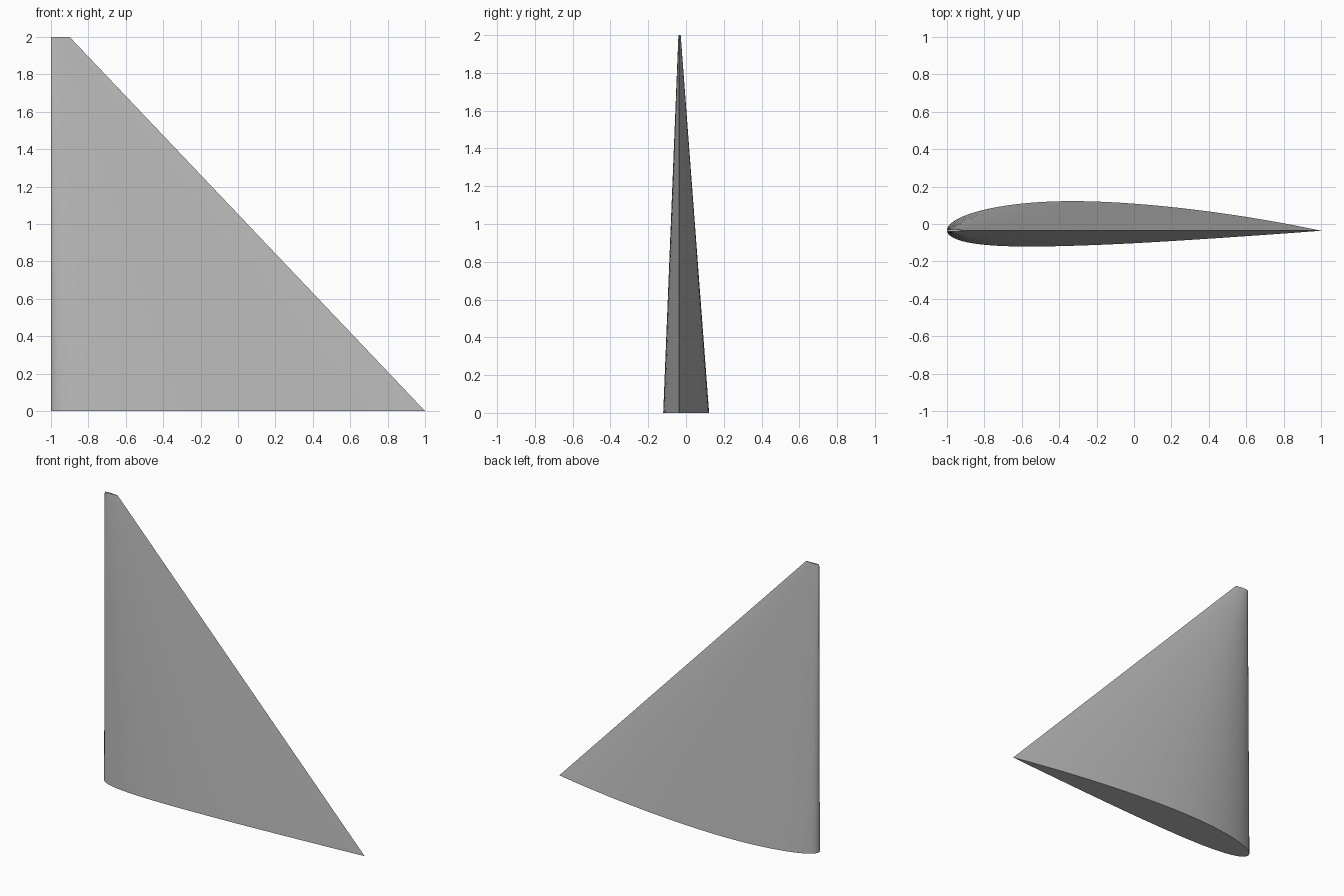
import bpy, bmesh, math

cube = bpy.data.objects.get("Cube")
if cube:
    bpy.data.objects.remove(cube, do_unlink=True)

ROOT_CHORD, TIP_CHORD, SPAN = 2.0, 0.1, 2.0
CAMBER, CAMBER_POS, THICKNESS = 0.02, 0.4, 0.12
STEPS = 40
LEADING_X, CHORD_Y = -1.0, -0.036


def surface_point(t, side):
    """Cambered aerofoil point at chord fraction t; side +1 back, -1 front."""
    half = 5 * THICKNESS * (0.2969 * math.sqrt(t) - 0.126 * t - 0.3516 * t**2
                            + 0.2843 * t**3 - 0.1036 * t**4)
    p = CAMBER_POS
    k = CAMBER / (p * p if t < p else (1 - p) ** 2)
    line = k * (2 * p * t - t * t + (0 if t < p else 1 - 2 * p))
    slope = math.atan(2 * k * (p - t))
    return t - side * half * math.sin(slope), line + side * half * math.cos(slope)


# Closed section: trailing edge, back surface, leading edge, front surface
stations = [(1 - math.cos(math.pi * i / STEPS)) / 2 for i in range(STEPS + 1)]
section = [surface_point(t, 1) for t in reversed(stations)]
section += [surface_point(t, -1) for t in stations[1:-1]]

# Loft from root to tip with a straight leading edge
bm = bmesh.new()
rings = [[bm.verts.new((LEADING_X + x * chord, CHORD_Y + y * chord, z)) for x, y in section]
         for chord, z in ((ROOT_CHORD, 0), (TIP_CHORD, SPAN))]
count = len(section)
for i in range(count):
    j = (i + 1) % count
    bm.faces.new((rings[0][i], rings[0][j], rings[1][j], rings[1][i]))
for ring in rings:
    bm.faces.new(ring)
bmesh.ops.recalc_face_normals(bm, faces=bm.faces)

mesh = bpy.data.meshes.new("tapered_wing")
bm.to_mesh(mesh)
bm.free()
wing = bpy.data.objects.new("tapered_wing", mesh)
bpy.context.collection.objects.link(wing)

# Plain grey finish
grey = bpy.data.materials.new("plain grey")
grey.use_nodes = True
color = (0.5, 0.5, 0.5, 1)
grey.diffuse_color = color
grey.node_tree.nodes["Principled BSDF"].inputs["Base Color"].default_value = color
mesh.materials.append(grey)

# Smooth skin, sharp trailing edge and end caps
bpy.ops.object.select_all(action="DESELECT")
wing.select_set(True)
bpy.context.view_layer.objects.active = wing
bpy.ops.object.shade_smooth_by_angle(angle=math.radians(30))
